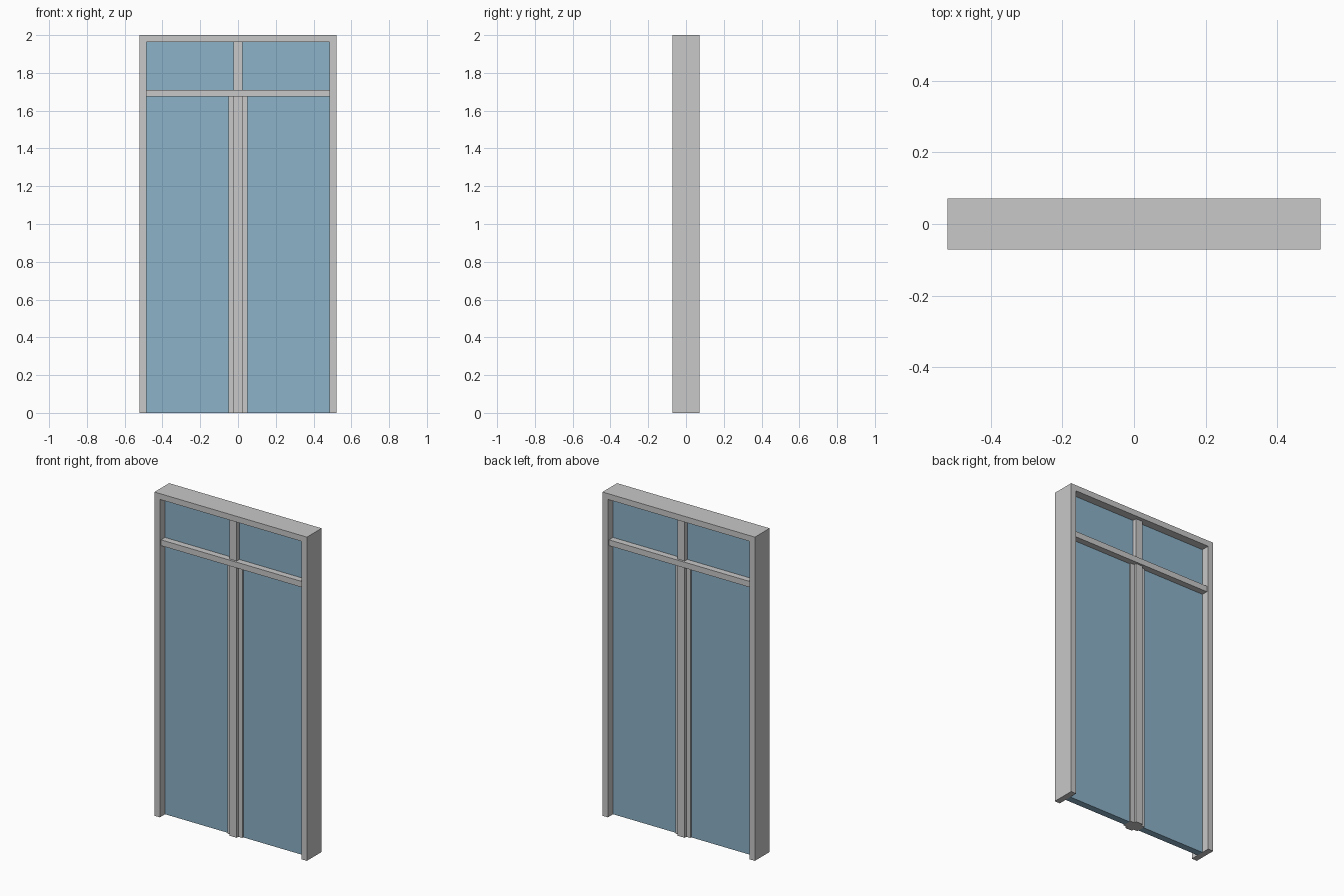
import bpy

if "Cube" in bpy.data.objects:
    bpy.data.objects.remove(bpy.data.objects["Cube"])


def material(name, rgb):
    m = bpy.data.materials.new(name)
    m.diffuse_color = (*rgb, 1)
    m.use_nodes = True
    m.node_tree.nodes["Principled BSDF"].inputs["Base Color"].default_value = m.diffuse_color
    return m


GREY = material("light grey frame", (0.58, 0.58, 0.58))
BLUE = material("blue glass", (0.262, 0.445, 0.578))


def prism(name, profile, depth, mat, axis="y"):
    """Extrude a closed profile: (x, z) along y, or (x, y) up z."""
    n = len(profile)
    a, b = depth
    place = (lambda p, d: (p[0], d, p[1])) if axis == "y" else (lambda p, d: (p[0], p[1], d))
    verts = [place(p, d) for d in (a, b) for p in profile]
    faces = [list(range(n)), list(range(2 * n - 1, n - 1, -1))]
    faces += [[i, i + n, (i + 1) % n + n, (i + 1) % n] for i in range(n)]
    if axis == "z":
        faces = [f[::-1] for f in faces]
    me = bpy.data.meshes.new(name)
    me.from_pydata(verts, [], faces)
    me.materials.append(mat)
    ob = bpy.data.objects.new(name, me)
    bpy.context.collection.objects.link(ob)
    return ob


def box(name, x, y, z, mat):
    return prism(name, [(x[0], z[0]), (x[1], z[0]), (x[1], z[1]), (x[0], z[1])], y, mat)


W, D, H = 0.521, 0.0715, 2.0      # outer half width, half depth, height
IW, IH = 0.484, 1.964             # clear opening
RAIL0, RAIL1 = 1.674, 1.71        # transom rail
POST, STILE = 0.024, 0.051        # half widths of the middle post and stiles
POST_D, STILE_D, GLASS_D = 0.047, 0.031, 0.021

# outer frame, open at the floor
prism("outer_frame", [(-W, 0), (-IW, 0), (-IW, IH), (IW, IH), (IW, 0), (W, 0), (W, H), (-W, H)],
      (-D, D), GREY)

# transom rail and short upper mullion
box("transom_rail", (-IW, IW), (-0.06, 0.06), (RAIL0, RAIL1), GREY)
box("upper_mullion", (-POST, POST), (-POST_D, POST_D), (RAIL1, IH), GREY)

# stepped meeting post between the two doors
quarter = [(STILE, STILE_D), (POST, STILE_D), (POST, POST_D)]
left = [(-x, y) for x, y in reversed(quarter)]
back = quarter + left
front = [(-x, -y) for x, y in back]
prism("meeting_post", back + front, (0, RAIL0), GREY, axis="z")

# glass panes
for side, s in (("left", -1), ("right", 1)):
    lower = sorted((s * STILE, s * IW))
    upper = sorted((s * POST, s * IW))
    box(side + "_door_glass", lower, (-GLASS_D, GLASS_D), (0, RAIL0), BLUE)
    box(side + "_upper_glass", upper, (-GLASS_D, GLASS_D), (RAIL1, IH), BLUE)
